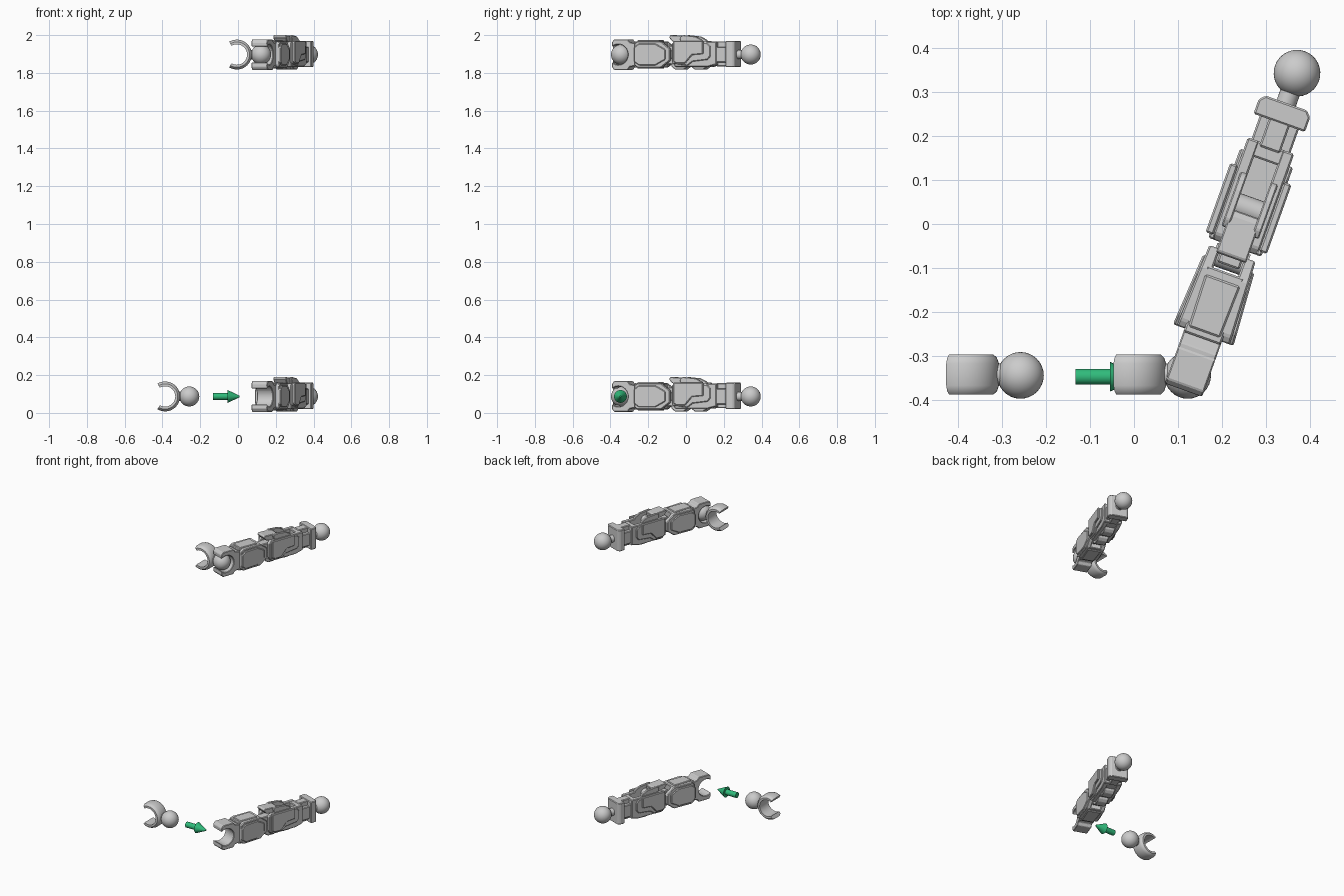
import bpy, bmesh, math
from math import cos, sin, pi, radians
from mathutils import Matrix, Vector

if "Cube" in bpy.data.objects:
    bpy.data.objects.remove(bpy.data.objects["Cube"])

ZC = 0.087          # height of the joint axis
LIFT = 1.81         # height of the second, assembled copy


def finish(name, bm, M, bevel=0.0, smooth=False):
    bmesh.ops.recalc_face_normals(bm, faces=bm.faces)
    me = bpy.data.meshes.new(name)
    bm.to_mesh(me)
    bm.free()
    if smooth:
        for p in me.polygons:
            p.use_smooth = True
        me.set_sharp_from_angle(angle=radians(32))
    ob = bpy.data.objects.new(name, me)
    ob.matrix_world = M
    bpy.context.collection.objects.link(ob)
    if bevel:
        b = ob.modifiers.new("edge", 'BEVEL')
        b.width, b.segments = bevel, 1
        b.limit_method, b.angle_limit = 'ANGLE', radians(30)
    return ob


def loft(bm, a, b):
    va, vb = [bm.verts.new(p) for p in a], [bm.verts.new(p) for p in b]
    bm.faces.new(va)
    bm.faces.new(vb[::-1])
    n = len(va)
    for i in range(n):
        bm.faces.new((va[i], va[(i + 1) % n], vb[(i + 1) % n], vb[i]))


def side(name, M, pts, v0, v1, v1_end=None, bevel=0.004, mirror=False, smooth=False):
    """Side profile (u, z) extruded across the arm; outer face may taper along u."""
    us = [p[0] for p in pts]
    lo, hi = min(us), max(us)
    end = v1 if v1_end is None else v1_end
    bm = bmesh.new()
    for s in ((1, -1) if mirror else (1,)):
        loft(bm, [(u, s * v0, z) for u, z in pts],
             [(u, s * (v1 + (end - v1) * (u - lo) / (hi - lo)), z) for u, z in pts])
    return finish(name, bm, M, bevel, smooth)


def plan(name, M, pts, z0, z1, bevel=0.004):
    """Plan profile (u, v) extruded upward."""
    bm = bmesh.new()
    loft(bm, [(u, v, z0) for u, v in pts], [(u, v, z1) for u, v in pts])
    return finish(name, bm, M, bevel)


def box(name, M, u0, u1, w, z0, z1, bevel=0.004):
    return plan(name, M, [(u0, -w), (u1, -w), (u1, w), (u0, w)], z0, z1, bevel)


def ball(name, M, c, r=0.053):
    bm = bmesh.new()
    bmesh.ops.create_uvsphere(bm, u_segments=32, v_segments=20, radius=r,
                              matrix=Matrix.Translation(c))
    return finish(name, bm, M, 0, True)


def rod(name, M, c, axis, length, r1, r2=None):
    bm = bmesh.new()
    rot = Vector(axis).to_track_quat('Z', 'Y').to_matrix().to_4x4()
    bmesh.ops.create_cone(bm, cap_ends=True, segments=24, radius1=r1,
                          radius2=r1 if r2 is None else r2, depth=length,
                          matrix=Matrix.Translation(c) @ rot)
    return finish(name, bm, M, 0, True)


def arm(z):
    M = Matrix.Translation((0.1125, -0.3775, z)) @ Matrix.Rotation(radians(70.3), 4, 'Z')
    # wrist clip: squared jaws around a round socket, opening outward
    arc = [(0.036 + 0.054 * cos(a), ZC + 0.054 * sin(a))
           for a in [radians(130 - 260 * i / 24) for i in range(25)]]
    jaw = [(0.0, 0.022), (0.012, 0.006), (0.088, 0.006), (0.1, 0.022), (0.14, 0.03),
           (0.14, 0.144), (0.1, 0.152), (0.088, 0.168), (0.012, 0.168), (0.0, 0.152)]
    side("wrist_clip", M, arc + jaw, -0.045, 0.045, bevel=0.003)
    # forearm
    box("forearm_core", M, 0.125, 0.285, 0.045, 0.018, 0.157)
    side("forearm_shells", M, [(0.133, 0.03), (0.133, 0.146), (0.15, 0.157), (0.28, 0.157),
                               (0.33, 0.118), (0.33, 0.056), (0.28, 0.018), (0.15, 0.018)],
         0.03, 0.064, 0.056, mirror=True)
    side("forearm_side_plates", M, [(0.133, 0.05), (0.133, 0.125), (0.16, 0.145),
                                    (0.25, 0.145), (0.305, 0.115), (0.305, 0.06),
                                    (0.25, 0.03), (0.16, 0.03)],
         0.05, 0.073, 0.062, mirror=True)
    for nm, a, b in (("top", 0.15, 0.163), ("bottom", 0.012, 0.025)):
        plan("forearm_%s_panel" % nm, M, [(0.14, -0.038), (0.265, -0.042), (0.265, 0.042),
                                          (0.14, 0.038)], a, b)
    # elbow link and hinge pin
    box("elbow_link", M, 0.3, 0.42, 0.027, 0.035, 0.135)
    rod("elbow_pin", M, (0.315, 0, ZC), (0, 1, 0), 0.08, 0.026)
    rod("slot_roller", M, (0.437, 0, 0.135), (0, 1, 0), 0.056, 0.028)
    # upper arm frame with open slot
    side("upper_arm_walls", M, [(0.345, 0.05), (0.345, 0.14), (0.36, 0.155), (0.59, 0.155),
                                (0.59, 0.035), (0.54, 0.022), (0.36, 0.022)],
         0.028, 0.056, mirror=True)
    box("upper_arm_end", M, 0.553, 0.59, 0.05, 0.03, 0.153)
    box("upper_arm_floor", M, 0.4, 0.58, 0.035, 0.03, 0.06)
    side("upper_arm_mid_plates", M, [(0.345, 0.04), (0.43, 0.028), (0.46, 0.05), (0.545, 0.06),
                                     (0.56, 0.08), (0.56, 0.13), (0.54, 0.15), (0.345, 0.15)],
         0.05, 0.064, mirror=True)
    side("upper_arm_outer_plates", M, [(0.355, 0.05), (0.375, 0.04), (0.42, 0.04), (0.46, 0.085),
                                       (0.522, 0.09), (0.522, 0.16), (0.355, 0.16)],
         0.055, 0.074, mirror=True)
    # forked guard on top, bumps underneath
    side("top_guard", M, [(0.318, 0.178), (0.335, 0.158), (0.42, 0.14), (0.425, 0.18),
                          (0.41, 0.185), (0.325, 0.19)], -0.036, 0.036, bevel=0.003)
    side("guard_prongs", M, [(0.39, 0.14), (0.52, 0.14), (0.505, 0.165), (0.47, 0.183),
                             (0.40, 0.19), (0.38, 0.18)],
         0.028, 0.045, bevel=0.003, mirror=True)
    for i, u in enumerate((0.375, 0.485)):
        side("underside_bump_%d" % i, M, [(u - 0.05, 0.04), (u - 0.042, 0.02), (u - 0.022, 0.007),
                                          (u + 0.022, 0.007), (u + 0.042, 0.02), (u + 0.05, 0.04)],
             -0.032, 0.032, bevel=0.003)
    # shoulder block, peg and ball
    box("shoulder_stem", M, 0.58, 0.66, 0.025, 0.025, 0.157)
    box("shoulder_cheeks", M, 0.58, 0.66, 0.047, 0.045, 0.128)
    plan("shoulder_head", M, [(0.645, -0.062), (0.68, -0.062), (0.693, -0.05), (0.693, 0.05),
                              (0.68, 0.062), (0.645, 0.062)], 0.02, 0.16)
    rod("shoulder_peg", M, (0.715, 0, ZC), (1, 0, 0), 0.06, 0.023)
    ball("shoulder_ball", M, (0.765, 0, ZC))


def connector(x, z):
    M = Matrix.Translation((x, -0.342, z))
    # open ring clip: barrel section swept round the y axis
    sec = [(0.054, -0.045), (0.067, -0.045), (0.0745, -0.038), (0.079, -0.025),
           (0.079, 0.025), (0.0745, 0.038), (0.067, 0.045), (0.054, 0.045)]
    bm = bmesh.new()
    n, rings = 32, []
    for i in range(n + 1):
        a = radians(-121 + 242 * i / n)
        rings.append([bm.verts.new((r * cos(a), y, ZC + r * sin(a))) for r, y in sec])
    for a, b in zip(rings, rings[1:]):
        for j in range(len(sec)):
            k = (j + 1) % len(sec)
            bm.faces.new((a[j], a[k], b[k], b[j]))
    bm.faces.new(rings[0])
    bm.faces.new(rings[-1])
    finish("connector_clip", bm, M, 0, True)
    rod("connector_peg", M, (0.095, 0, ZC), (1, 0, 0), 0.05, 0.025)
    ball("connector_ball", M, (0.128, -0.002, ZC))


# exploded copy below, assembled copy above
arm(0)
arm(LIFT)
connector(-0.386, 0)
connector(-0.006, LIFT)

# green assembly arrow
green = bpy.data.materials.new("arrow_green")
green.diffuse_color = (0.03, 0.5, 0.2, 1)
green.use_nodes = True
green.node_tree.nodes["Principled BSDF"].inputs["Base Color"].default_value = green.diffuse_color
I = Matrix.Identity(4)
for ob in (rod("arrow_shaft", I, (-0.09, -0.347, ZC), (1, 0, 0), 0.085, 0.018),
           rod("arrow_head", I, (-0.023, -0.347, ZC), (1, 0, 0), 0.064, 0.034, 0.004)):
    ob.data.materials.append(green)
